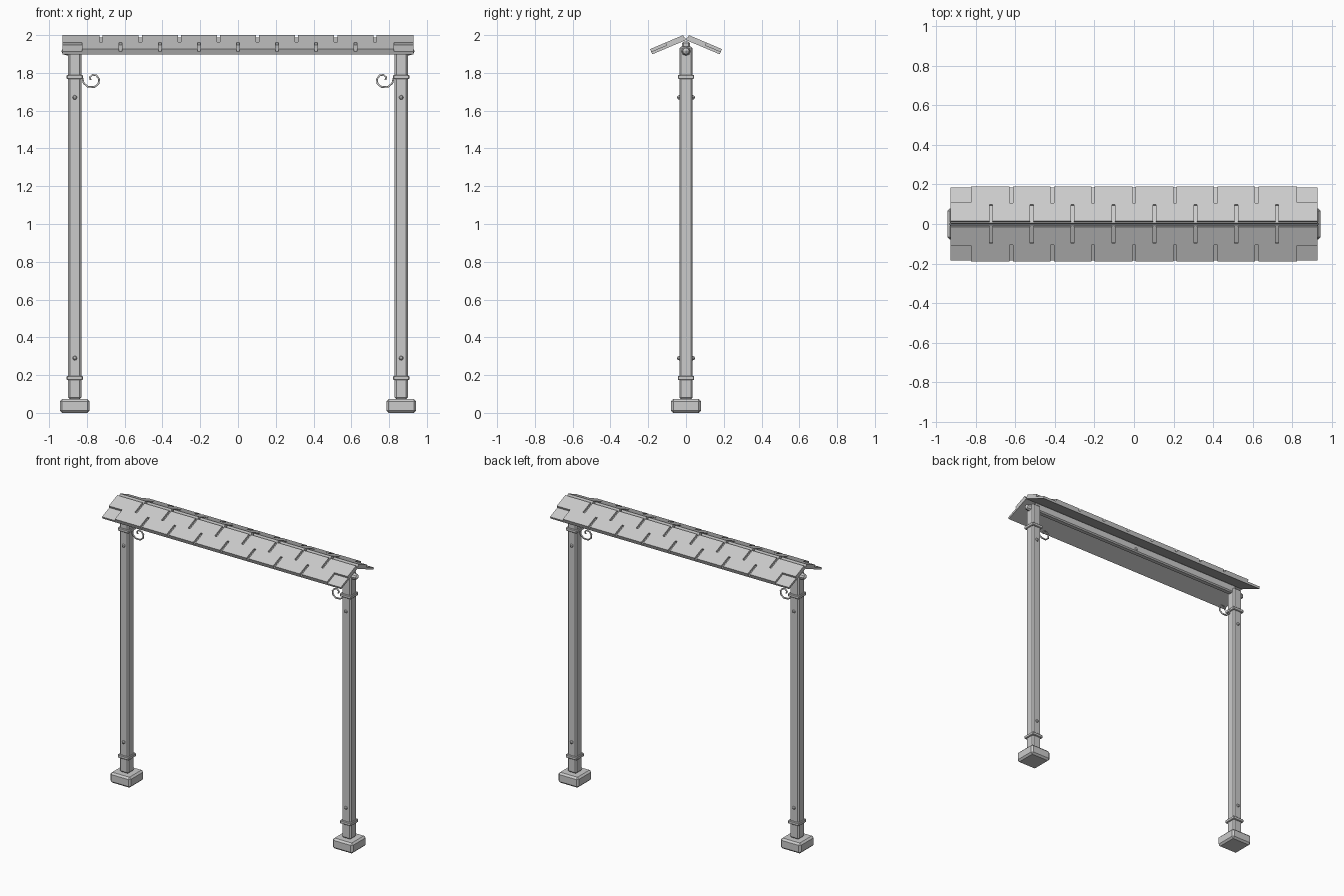
import bpy
import bmesh
import math
from mathutils import Vector

if "Cube" in bpy.data.objects:
    bpy.data.objects.remove(bpy.data.objects["Cube"], do_unlink=True)

# One plain grey for everything
GREY = (0.6, 0.6, 0.6, 1.0)
grey = bpy.data.materials.new("plain_grey")
grey.use_nodes = True
grey.diffuse_color = GREY
grey.node_tree.nodes["Principled BSDF"].inputs["Base Color"].default_value = GREY


def add_object(name, bm):
    bmesh.ops.recalc_face_normals(bm, faces=bm.faces)
    mesh = bpy.data.meshes.new(name)
    bm.to_mesh(mesh)
    bm.free()
    mesh.materials.append(grey)
    obj = bpy.data.objects.new(name, mesh)
    bpy.context.collection.objects.link(obj)
    return obj


def box(name, low, high, bevel):
    low, high = Vector(low), Vector(high)
    bm = bmesh.new()
    bmesh.ops.create_cube(bm, size=1)
    for v in bm.verts:
        v.co = (low + high) / 2 + v.co * (high - low)
    bmesh.ops.bevel(bm, geom=bm.edges[:], offset=bevel, segments=1, affect='EDGES')
    return add_object(name, bm)


def stud(name, centre, direction, radius, depth):
    """Low-poly domed bolt head pointing along direction."""
    bm = bmesh.new()
    bmesh.ops.create_uvsphere(bm, u_segments=8, v_segments=4, radius=radius)
    bmesh.ops.scale(bm, vec=(1, 1, depth / radius), verts=bm.verts)
    obj = add_object(name, bm)
    obj.location = centre
    obj.rotation_euler = Vector(direction).to_track_quat('Z', 'Y').to_euler()
    return obj


# Roof slope: s runs down the slope, d goes inward from the top surface
SLOPE = 0.40
HALF = 0.928
LENGTH = 0.19
LAYER = 0.015


def roof_plate(name, outline, side, d_top, d_bottom):
    def place(x, s, d):
        y = 0.015 + s * math.cos(SLOPE) - d * math.sin(SLOPE)
        return (x, side * y, 2 - s * math.sin(SLOPE) - d * math.cos(SLOPE))
    bm = bmesh.new()
    top = [bm.verts.new(place(x, s, d_top)) for x, s in outline]
    bottom = [bm.verts.new(place(x, s, d_bottom)) for x, s in outline]
    bm.faces.new(top)
    bm.faces.new(bottom[::-1])
    for i in range(len(top)):
        j = (i + 1) % len(top)
        bm.faces.new((top[i], bottom[i], bottom[j], top[j]))
    return add_object(name, bm)


def slots(centres, edge, inner):
    """Outline points for notches cut in from an edge."""
    points = []
    for c in centres:
        points += [(c - 0.008, edge), (c - 0.008, inner),
                   (c + 0.008, inner), (c + 0.008, edge)]
    return points


PITCH = 0.207
upper_slots = slots([(i - 3.5) * PITCH for i in range(8)], 0, 0.092)
lower_slots = slots([(i - 3) * PITCH for i in range(7)], LENGTH, 0.1)
CORNER, CORNER_S = 0.825, 0.102
shingle_outline = ([(-HALF, 0)] + upper_slots
                   + [(HALF, 0), (HALF, CORNER_S), (CORNER, CORNER_S), (CORNER, LENGTH)]
                   + lower_slots[::-1]
                   + [(-CORNER, LENGTH), (-CORNER, CORNER_S), (-HALF, CORNER_S)])
board_outline = [(-HALF, -0.004), (HALF, -0.004), (HALF, LENGTH), (-HALF, LENGTH)]

for side, label in ((-1, "front"), (1, "back")):
    roof_plate(label + "_shingles", shingle_outline, side, 0, LAYER)
    roof_plate(label + "_roof_board", board_outline, side, LAYER, 2 * LAYER)
    stud(label + "_beam_stud", (0, side * 0.022, 1.925), (0, side, 0), 0.012, 0.01)

# Ridge beam under the roof
box("ridge_beam", (-0.86, -0.022, 1.905), (0.86, 0.022, 1.965), 0.008)

# Posts with feet, bands, studs and curled hooks
POST_X = 0.864
hook_path = [(0.825, 1.777), (0.817, 1.746), (0.796, 1.727), (0.76, 1.725),
             (0.739, 1.742), (0.735, 1.767), (0.749, 1.786), (0.77, 1.790),
             (0.785, 1.777), (0.78, 1.762)]

for side, label in ((1, "left"), (-1, "right")):
    px = side * POST_X

    def block(name, half, z0, z1, bevel):
        box(label + name, (px - half, -half, z0), (px + half, half, z1), bevel)

    block("_foot", 0.079, 0, 0.073, 0.012)
    block("_post", 0.035, 0.073, 1.94, 0.009)
    block("_lower_band", 0.043, 0.173, 0.196, 0.004)
    block("_upper_band", 0.043, 1.767, 1.79, 0.004)
    for z, level in ((0.29, "lower"), (1.67, "upper")):
        for y, face in ((-1, "front"), (1, "back")):
            stud(f"{label}_{level}_{face}_stud", (px, y * 0.035, z), (0, y, 0), 0.012, 0.013)
    stud(label + "_end_knob", (side * 0.9, 0, 1.915), (side, 0, 0), 0.024, 0.036)

    # Curled hook as a thin bent rod
    curve = bpy.data.curves.new(label + "_hook", 'CURVE')
    curve.dimensions = '3D'
    curve.bevel_depth = 0.0055
    curve.bevel_resolution = 1
    curve.use_fill_caps = True
    spline = curve.splines.new('POLY')
    spline.points.add(len(hook_path) - 1)
    for point, (x, z) in zip(spline.points, hook_path):
        point.co = (side * x, 0, z, 1)
    curve.materials.append(grey)
    hook = bpy.data.objects.new(label + "_hook", curve)
    bpy.context.collection.objects.link(hook)
